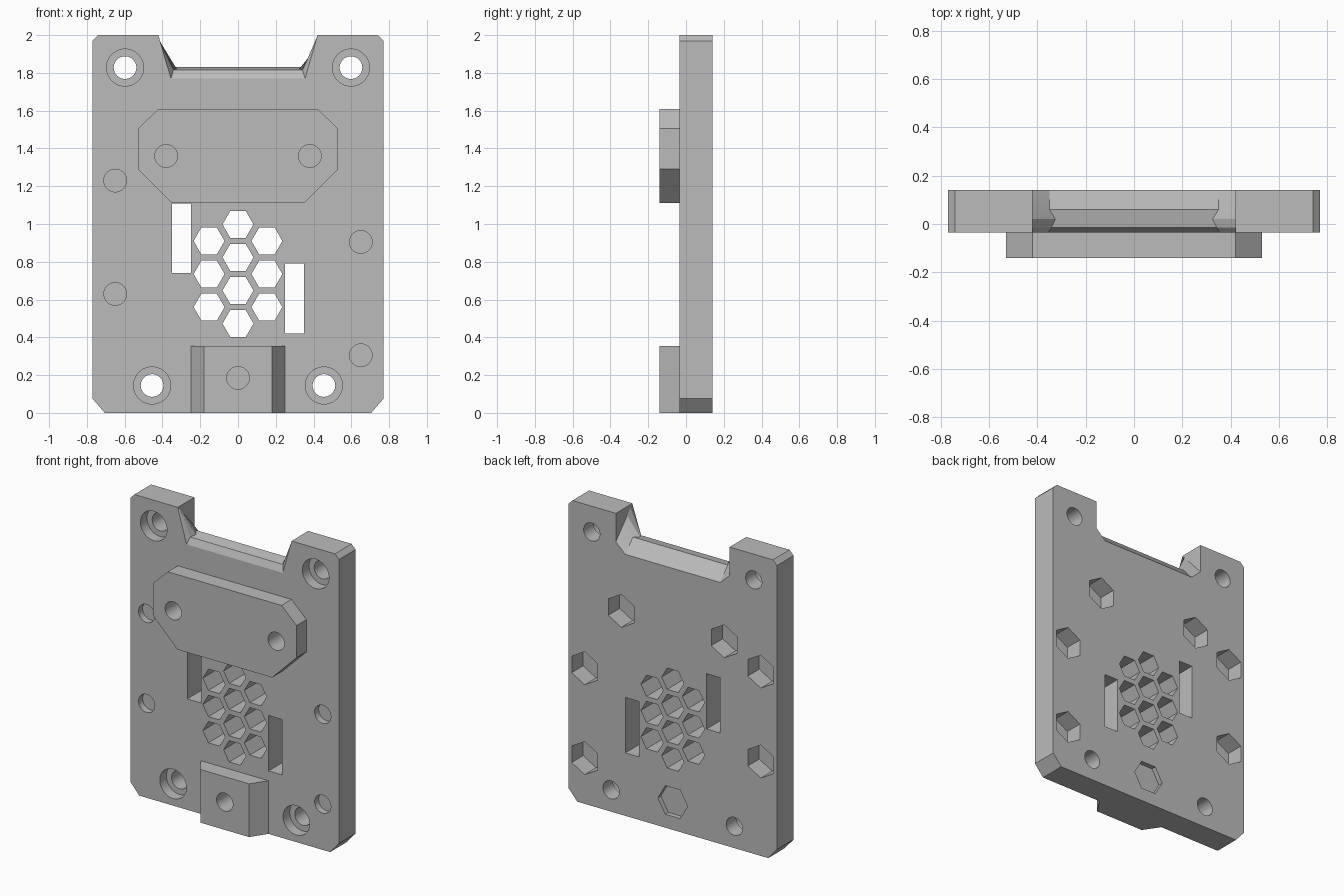
import bpy, bmesh
from math import cos, sin, pi, radians

cube = bpy.data.objects.get("Cube")
if cube:
    bpy.data.objects.remove(cube, do_unlink=True)

FRONT, BACK, RAISED = -0.035, 0.14, -0.14

grey = bpy.data.materials.new("plain grey")
grey.use_nodes = True
COLOUR = (0.5, 0.5, 0.5, 1)
grey.diffuse_color = COLOUR
grey.node_tree.nodes["Principled BSDF"].inputs["Base Color"].default_value = COLOUR


def loft(bm, sections):
    """Closed solid through (y, outline) sections, outlines given in x and z."""
    rings = [[bm.verts.new((x, y, z)) for x, z in pts] for y, pts in sections]
    n = len(rings[0])
    faces = [bm.faces.new(rings[0]), bm.faces.new(rings[-1])]
    for a, b in zip(rings, rings[1:]):
        for i in range(n):
            j = (i + 1) % n
            faces.append(bm.faces.new((a[i], a[j], b[j], b[i])))
    bmesh.ops.recalc_face_normals(bm, faces=faces)


def prism(bm, pts, y0, y1):
    loft(bm, [(y0, pts), (y1, pts)])


def ngon(x, z, r, n=48, turn=0.0):
    return [(x + r * cos(turn + 2 * pi * i / n), z + r * sin(turn + 2 * pi * i / n))
            for i in range(n)]


def mirrored(half):
    """Outline from its +x half."""
    return half + [(-x, z) for x, z in reversed(half)]


def rect(x0, x1, z0, z1):
    return [(x0, z0), (x1, z0), (x1, z1), (x0, z1)]


def make_object(name, bm):
    mesh = bpy.data.meshes.new(name)
    bm.to_mesh(mesh)
    bm.free()
    mesh.materials.append(grey)
    ob = bpy.data.objects.new(name, mesh)
    bpy.context.collection.objects.link(ob)
    return ob


def combine(target, tool, operation):
    mod = target.modifiers.new("combine", 'BOOLEAN')
    mod.operation, mod.solver, mod.object = operation, 'EXACT', tool
    tool.hide_render = True
    bpy.context.view_layer.objects.active = target
    bpy.ops.object.modifier_apply(modifier=mod.name)
    bpy.data.objects.remove(tool, do_unlink=True)


# Base plate with chamfered corners
bm = bmesh.new()
prism(bm, mirrored([(0.705, 0), (0.77, 0.075), (0.77, 1.97), (0.74, 2)]), FRONT, BACK)
plate = make_object("mounting_plate", bm)

# Raised eight-sided pad
bm = bmesh.new()
prism(bm, mirrored([(0.35, 1.11), (0.53, 1.29), (0.53, 1.505), (0.42, 1.61)]), RAISED, 0)
combine(plate, make_object("upper_pad", bm), 'UNION')

# Lower block with sloped sides
bm = bmesh.new()
loft(bm, [(y, rect(-w, w, 0, 0.355)) for y, w in ((RAISED, 0.18), (FRONT, 0.25), (0, 0.25))])
combine(plate, make_object("lower_block", bm), 'UNION')

# Top notch: each section is (y, side corner x, side corner z, floor x, floor z)
bm = bmesh.new()
notch = [(-0.06, 0.42, 1.995, 0.355, 1.77), (FRONT, 0.42, 1.995, 0.355, 1.77),
         (-0.015, 0.42, 1.978, 0.342, 1.815), (0.02, 0.42, 1.94, 0.325, 1.822),
         (0.06, 0.42, 1.897, 0.35, 1.83), (BACK, 0.42, 1.81, 0.35, 1.745),
         (0.17, 0.42, 1.81, 0.35, 1.745)]
loft(bm, [(y, mirrored([(xb, zb), (xa, za), (0.42, 2.1)])) for y, xa, za, xb, zb in notch])

# Vent honeycomb
for x, top, count in ((0, 0.998, 4), (-0.153, 0.91, 3), (0.153, 0.91, 3)):
    for i in range(count):
        prism(bm, ngon(x, top - 0.175 * i, 0.082, 6), -0.1, 0.2)

# Strap slots
prism(bm, rect(-0.35, -0.25, 0.74, 1.109), -0.1, 0.2)
prism(bm, rect(0.25, 0.35, 0.42, 0.79), -0.1, 0.2)

# Blind front bores with hexagonal nut pockets behind
fixings = [(-0.38, 1.36), (0.38, 1.36), (-0.65, 1.23), (-0.65, 0.63), (0.65, 0.905), (0.65, 0.305)]
for x, z in fixings:
    prism(bm, ngon(x, z, 0.06), -0.2, 0.008)
    prism(bm, ngon(x, z, 0.11, 6, radians(30)), 0.02, 0.2)
prism(bm, ngon(0, 0.185, 0.06), -0.2, 0.095)
prism(bm, ngon(0, 0.185, 0.11, 6), 0.108, 0.2)

# Counterbores for the corner screws
corners = [(s * x, z) for s in (-1, 1) for x, z in ((0.598, 1.828), (0.455, 0.145))]
for x, z in corners:
    prism(bm, ngon(x, z, 0.098), -0.2, 0.035)
combine(plate, make_object("openings", bm), 'DIFFERENCE')

# Corner screw holes
bm = bmesh.new()
for x, z in corners:
    prism(bm, ngon(x, z, 0.06), -0.2, 0.2)
combine(plate, make_object("screw_holes", bm), 'DIFFERENCE')

# Smooth bore walls, crisp edges
bpy.ops.object.select_all(action='DESELECT')
plate.select_set(True)
bpy.context.view_layer.objects.active = plate
bpy.ops.object.shade_smooth_by_angle(angle=radians(20))
